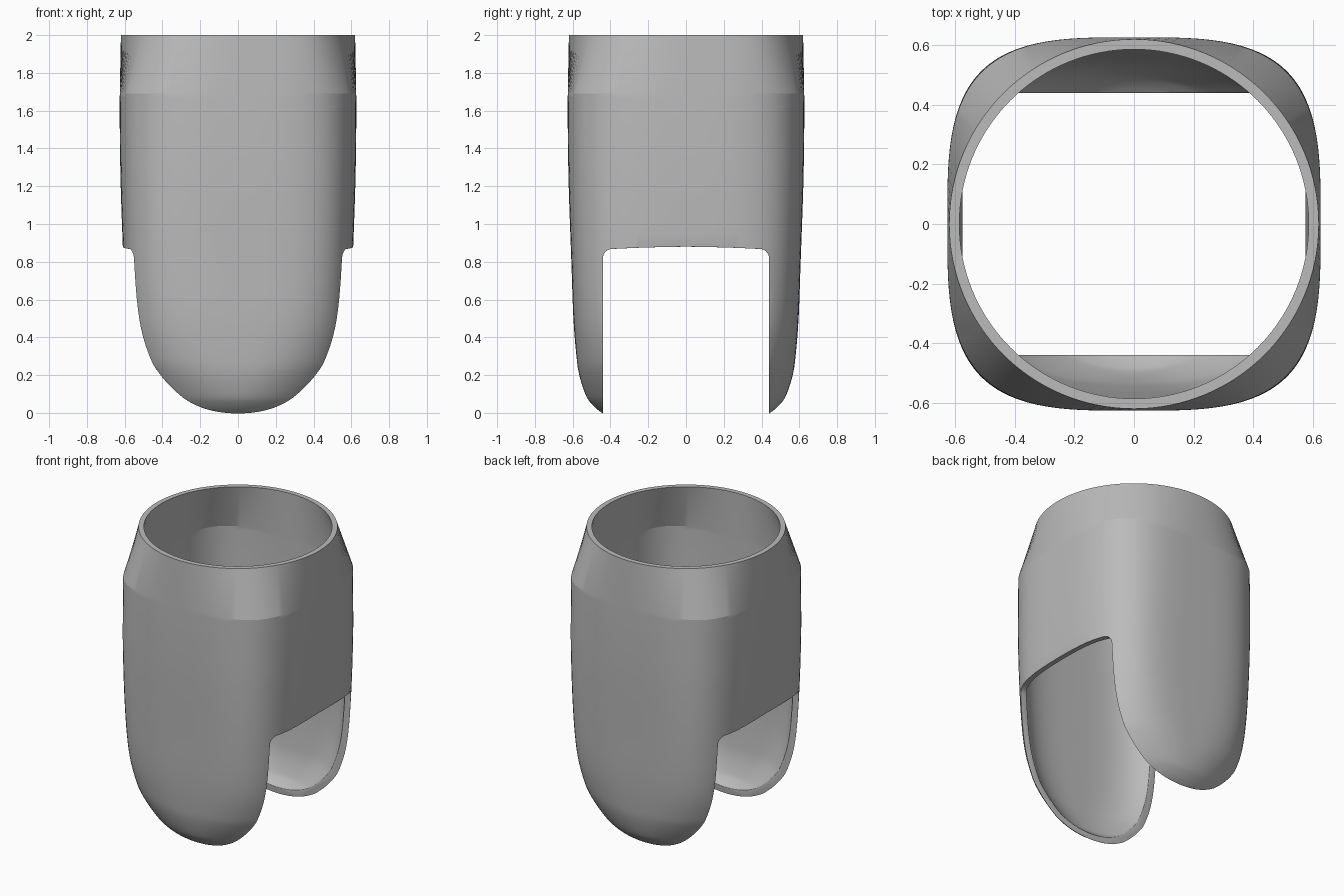
import bpy, bmesh, math
from mathutils import Vector

cube = bpy.data.objects.get("Cube")
if cube:
    bpy.data.objects.remove(cube, do_unlink=True)

SEGMENTS = 128
WALL = 0.034

grey = bpy.data.materials.new("mid grey")
grey.use_nodes = True
colour = (0.5, 0.5, 0.5, 1)
grey.diffuse_color = colour
grey.node_tree.nodes["Principled BSDF"].inputs["Base Color"].default_value = colour

# Body profile: height, half width, squareness of the section
KEYS = [Vector(k) for k in (
    (-0.06, 0.34, 2), (0, 0.445, 2), (0.05, 0.502, 2), (0.1, 0.533, 2.1),
    (0.2, 0.565, 2.45), (0.3, 0.58, 2.85), (0.5, 0.596, 3.4), (0.8, 0.607, 3.7),
    (1.2, 0.621, 3.6), (1.5, 0.626, 3.45), (1.69, 0.626, 3.4))]


def smooth_path(keys, steps):
    """Catmull-Rom path through the keys."""
    pts = [keys[0]] + keys + [keys[-1]]
    out = []
    for a, b, c, d in zip(pts, pts[1:], pts[2:], pts[3:]):
        for i in range(steps):
            t = i / steps
            out.append(0.5 * (2 * b + (c - a) * t + (2 * a - 5 * b + 4 * c - d) * t**2
                              + (3 * b - a - 3 * c + d) * t**3))
    return out + [keys[-1]]


def add_ring(bm, z, half, power):
    verts = []
    for i in range(SEGMENTS):
        ang = math.tau * i / SEGMENTS
        c, s = math.cos(ang), math.sin(ang)
        r = half / (abs(c)**power + abs(s)**power)**(1 / power)
        verts.append(bm.verts.new((r * c, r * s, z)))
    return verts


def new_object(name, bm):
    bmesh.ops.recalc_face_normals(bm, faces=bm.faces)
    mesh = bpy.data.meshes.new(name)
    bm.to_mesh(mesh)
    bm.free()
    obj = bpy.data.objects.new(name, mesh)
    bpy.context.collection.objects.link(obj)
    return obj


# Sleeve: outer skin up, inner skin back down, round collar on top
outer = smooth_path(KEYS, 5)
inner = []
for i, p in enumerate(outer):
    run = outer[min(i + 1, len(outer) - 1)] - outer[max(i - 1, 0)]
    normal = Vector((run.x, run.y)).normalized()
    inner.append(Vector((p.x + WALL * normal.y, p.y - WALL * normal.x, p.z)))
top = Vector((2, 0.62, 2))
rim = Vector((2, 0.586, 2))
bm = bmesh.new()
rings = [add_ring(bm, *p) for p in outer + [top, rim] + inner[::-1]]
for low, high in zip(rings, rings[1:] + rings[:1]):
    for i in range(SEGMENTS):
        j = (i + 1) % SEGMENTS
        bm.faces.new((low[i], low[j], high[j], high[i]))
sleeve = new_object("sleeve", bm)
sleeve.data.materials.append(grey)

# Slot cutter: straight sides, rounded corners, slightly arched top
SIDE, SHOULDER, RADIUS = 0.44, 0.868, 0.05
half = [(SIDE, -0.5)]
for i in range(7):
    ang = math.pi / 2 * i / 6
    half.append((SIDE - RADIUS + RADIUS * math.cos(ang),
                 SHOULDER - RADIUS + RADIUS * math.sin(ang)))
half += [(0.26, 0.874), (0.13, 0.878)]
outline = half + [(0, 0.88)] + [(-y, z) for y, z in half[::-1]]
bm = bmesh.new()
face = bm.faces.new([bm.verts.new((-1, y, z)) for y, z in outline])
ext = bmesh.ops.extrude_face_region(bm, geom=[face])
bmesh.ops.translate(bm, vec=(2, 0, 0),
                    verts=[v for v in ext["geom"] if isinstance(v, bmesh.types.BMVert)])
cutter = new_object("slot_cutter", bm)
cutter.data.materials.append(grey)
cutter.hide_render = True
cutter.hide_set(True)

cut = sleeve.modifiers.new("slot", "BOOLEAN")
cut.operation = "DIFFERENCE"
cut.solver = "EXACT"
cut.object = cutter

bpy.ops.object.select_all(action="DESELECT")
bpy.context.view_layer.objects.active = sleeve
sleeve.select_set(True)
bpy.ops.object.modifier_apply(modifier=cut.name)
bpy.data.objects.remove(cutter, do_unlink=True)

# Soften the slot edges
bm = bmesh.new()
bm.from_mesh(sleeve.data)
bmesh.ops.remove_doubles(bm, verts=bm.verts, dist=0.002)
edges = [e for e in bm.edges if len(e.link_faces) == 2
         and e.calc_face_angle() > math.radians(40)
         and max(v.co.z for v in e.verts) < 1]
bmesh.ops.bevel(bm, geom=edges, offset=0.01, segments=3, profile=0.5,
                affect="EDGES", clamp_overlap=True)
bm.to_mesh(sleeve.data)
bm.free()
bpy.ops.object.shade_smooth_by_angle(angle=math.radians(15))
